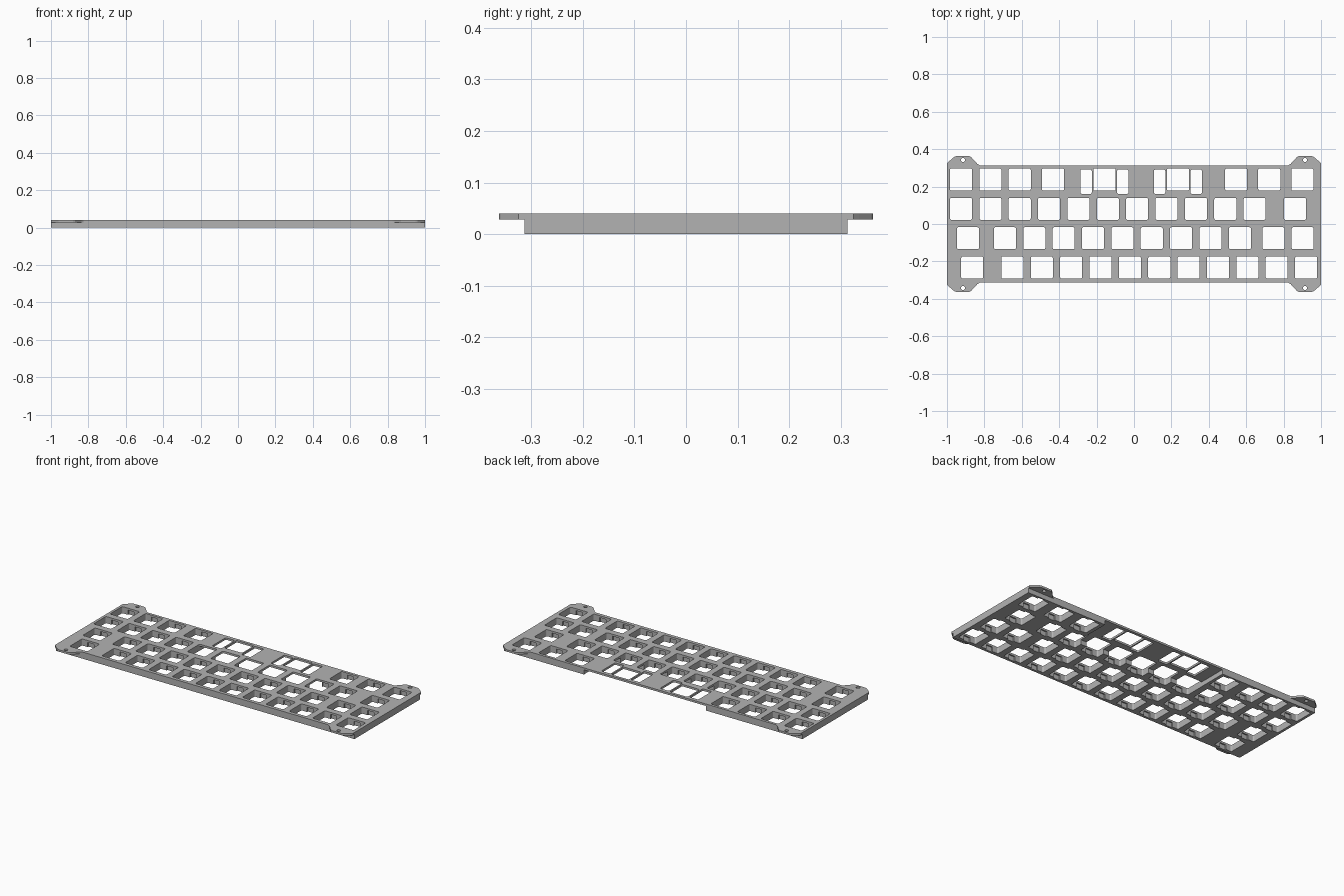
import bpy, bmesh, math
from mathutils import Vector
from mathutils.geometry import delaunay_2d_cdt

cube = bpy.data.objects.get("Cube")
if cube:
    bpy.data.objects.remove(cube, do_unlink=True)

LEVELS = (0, 0.028, 0.04)     # bottom, underside of the thin areas, top
KEY, PITCH = 0.118, 0.157     # switch opening size and spacing
EDGE = 0.3135                 # half depth of the body

grey = bpy.data.materials.new("plate grey")
grey.use_nodes = True
colour = (0.45, 0.45, 0.45, 1)
grey.diffuse_color = colour
grey.node_tree.nodes["Principled BSDF"].inputs["Base Color"].default_value = colour


def rounded(cx, cy, w, h, r, steps=3):
    """Rounded rectangle outline."""
    points = []
    for q, (sx, sy) in enumerate([(1, 1), (-1, 1), (-1, -1), (1, -1)]):
        for k in range(steps + 1):
            a = (q + k / steps) * math.pi / 2
            points.append((cx + sx * (w / 2 - r) + r * math.cos(a),
                           cy + sy * (h / 2 - r) + r * math.sin(a)))
    return points


def circle(cx, cy, r, n=12):
    return [(cx + r * math.cos(2 * math.pi * i / n),
             cy + r * math.sin(2 * math.pi * i / n)) for i in range(n)]


def rect(x0, x1, y0, y1):
    return [(x0, y0), (x1, y0), (x1, y1), (x0, y1)]


def build_plate(name, outline, through, under):
    """Solid plate with through openings and pockets cut from the underside."""
    shapes = [outline] + through + under
    points, loops = [], []
    for shape in shapes:
        loops.append(list(range(len(points), len(points) + len(shape))))
        points += [Vector(p) for p in shape]
    verts, _, cells, _, _, sources = delaunay_2d_cdt(points, [], loops, 0, 1e-5)

    # Each plan cell is filled from a level index up to the top, or is empty
    empty = len(LEVELS) - 1
    floors = []
    for source in sources:
        if 0 not in source or any(1 <= s <= len(through) for s in source):
            floors.append(empty)
        else:
            floors.append(1 if any(s > len(through) for s in source) else 0)
    beside = {}
    for cell, floor in zip(cells, floors):
        for i, a in enumerate(cell):
            beside[a, cell[i - 1]] = floor

    bm = bmesh.new()
    made = {}

    def vert(i, level):
        if (i, level) not in made:
            made[i, level] = bm.verts.new((*verts[i], LEVELS[level]))
        return made[i, level]

    for cell, floor in zip(cells, floors):
        if floor == empty:
            continue
        bm.faces.new([vert(i, empty) for i in cell])
        bm.faces.new([vert(i, floor) for i in reversed(cell)])
        for i, b in enumerate(cell):
            a = cell[i - 1]
            for level in range(floor, beside.get((a, b), empty)):
                bm.faces.new((vert(a, level), vert(b, level),
                              vert(b, level + 1), vert(a, level + 1)))
    bmesh.ops.recalc_face_normals(bm, faces=bm.faces)
    mesh = bpy.data.meshes.new(name)
    bm.to_mesh(mesh)
    bm.free()
    mesh.materials.append(grey)
    bpy.context.scene.collection.objects.link(bpy.data.objects.new(name, mesh))


# Plate outline: one corner ear, mirrored to all four corners
ear = [(1, 0.325), (0.988, 0.336), (0.96, 0.36), (0.95, 0.363), (0.882, 0.363),
       (0.872, 0.359), (0.838, 0.322), (0.825, EDGE)]
outline = (ear + [(-x, y) for x, y in ear[::-1]]
           + [(-x, -y) for x, y in ear] + [(x, -y) for x, y in ear[::-1]])

# Key rows: y, then runs of (first x, number of keys)
rows = [
    (0.238, [(-0.925, 3), (-0.433, 1), (-0.158, 1), (0.235, 1),
             (0.546, 1), (0.723, 1), (0.9, 1)]),
    (0.081, [(-0.925, 11), (0.861, 1)]),
    (-0.076, [(-0.888, 1), (-0.69, 9), (0.745, 2)]),
    (-0.233, [(-0.865, 1), (-0.65, 11)]),
]
keys = [(x + i * PITCH, y) for y, runs in rows for x, count in runs for i in range(count)]

# Through openings: switches, stabilisers, screw holes
through = [rounded(x, y, KEY, KEY, 0.008) for x, y in keys]
through += [rounded(x + side * 0.098, 0.226, 0.061, 0.13, 0.008)
            for x in (-0.158, 0.235) for side in (-1, 1)]
through += [circle(sx * 0.914, sy * 0.342, 0.011) for sx in (-1, 1) for sy in (-1, 1)]

# Underside: clip pockets, relief along the back, clearance below the ears
under = [rect(x - 0.021, x + 0.021, y - 0.067, y + 0.067) for x, y in keys]
under += [rect(-0.355, 0.465, 0.07, 0.45),
          rect(-1.1, 1.1, EDGE, 0.5), rect(-1.1, 1.1, -0.5, -EDGE)]

build_plate("switch_plate", outline, through, under)
